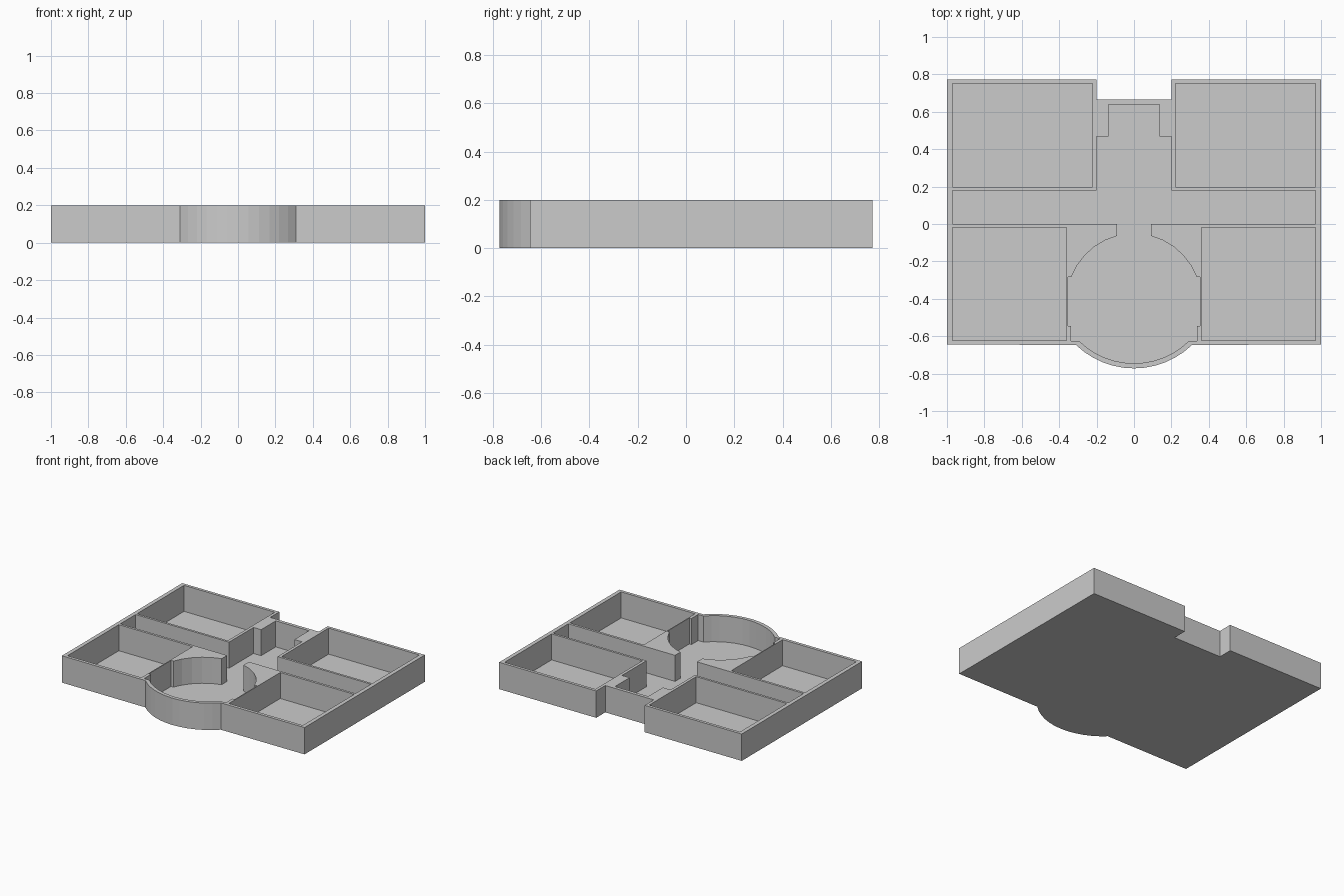
import bpy, bmesh
from math import cos, sin, atan2

if "Cube" in bpy.data.objects:
    bpy.data.objects.remove(bpy.data.objects["Cube"])

HEIGHT, FLOOR = 0.2, 0.006


def arc(cy, r, start, end, n):
    """Arc points around (0, cy) between the directions of two points."""
    a0 = atan2(start[1] - cy, start[0])
    a1 = atan2(end[1] - cy, end[0])
    return [(r * cos(a0 + (a1 - a0) * i / n), cy + r * sin(a0 + (a1 - a0) * i / n))
            for i in range(n + 1)]


def mirrored(half):
    """Close a right-hand half outline (back to front) across x = 0."""
    return half + [(-x, y) for x, y in reversed(half) if abs(x) > 1e-4]


def rect(x0, x1, y0, y1):
    return [(x0, y0), (x1, y0), (x1, y1), (x0, y1)]


def flip(loop):
    return [(-x, y) for x, y in loop]


# outer outline with rear notch and front bow
outer = mirrored([(0.2, 0.665), (0.2, 0.772), (1, 0.772), (1, -0.645)]
                 + arc(-0.325, 0.447, (0.31, -0.645), (0, -0.772), 6))

# central space: porch, stair hall, corridor and round room
hall = mirrored([(0.137, 0.64), (0.137, 0.468), (0.2, 0.468), (0.2, 0.18),
                 (0.97, 0.18), (0.97, 0), (0.09, 0)]
                + arc(-0.41, 0.358, (0.09, -0.063), (0.335, -0.283), 5)
                + [(0.354, -0.283), (0.354, -0.545), (0.337, -0.545), (0.337, -0.625)]
                + arc(-0.325, 0.42, (0.295, -0.625), (0, -0.745), 6))

# four corner rooms
back_room = rect(0.222, 0.97, 0.197, 0.75)
front_room = rect(0.361, 0.97, -0.622, -0.018)
rooms = [hall, back_room, flip(back_room), front_room, flip(front_room)]

# one watertight shell: wall tops, wall sides, sunken floors, underside
bm = bmesh.new()
top_edges = []


def drop_wall(loop, z):
    """Vertical wall strip from the top down to z, closed with a flat face."""
    n = len(loop)
    top = [bm.verts.new((x, y, HEIGHT)) for x, y in loop]
    low = [bm.verts.new((x, y, z)) for x, y in loop]
    for i in range(n):
        j = (i + 1) % n
        bm.faces.new((top[i], top[j], low[j], low[i]))
        top_edges.append(bm.edges.get((top[i], top[j])))
    bm.faces.new(low)


drop_wall(outer, 0)
for room in rooms:
    drop_wall(room, FLOOR)
bmesh.ops.triangle_fill(bm, use_beauty=True, use_dissolve=False,
                        edges=top_edges, normal=(0, 0, 1))
bmesh.ops.recalc_face_normals(bm, faces=bm.faces)

mesh = bpy.data.meshes.new("floor_plan_walls")
bm.to_mesh(mesh)
bm.free()
obj = bpy.data.objects.new("floor_plan_walls", mesh)
bpy.context.collection.objects.link(obj)
